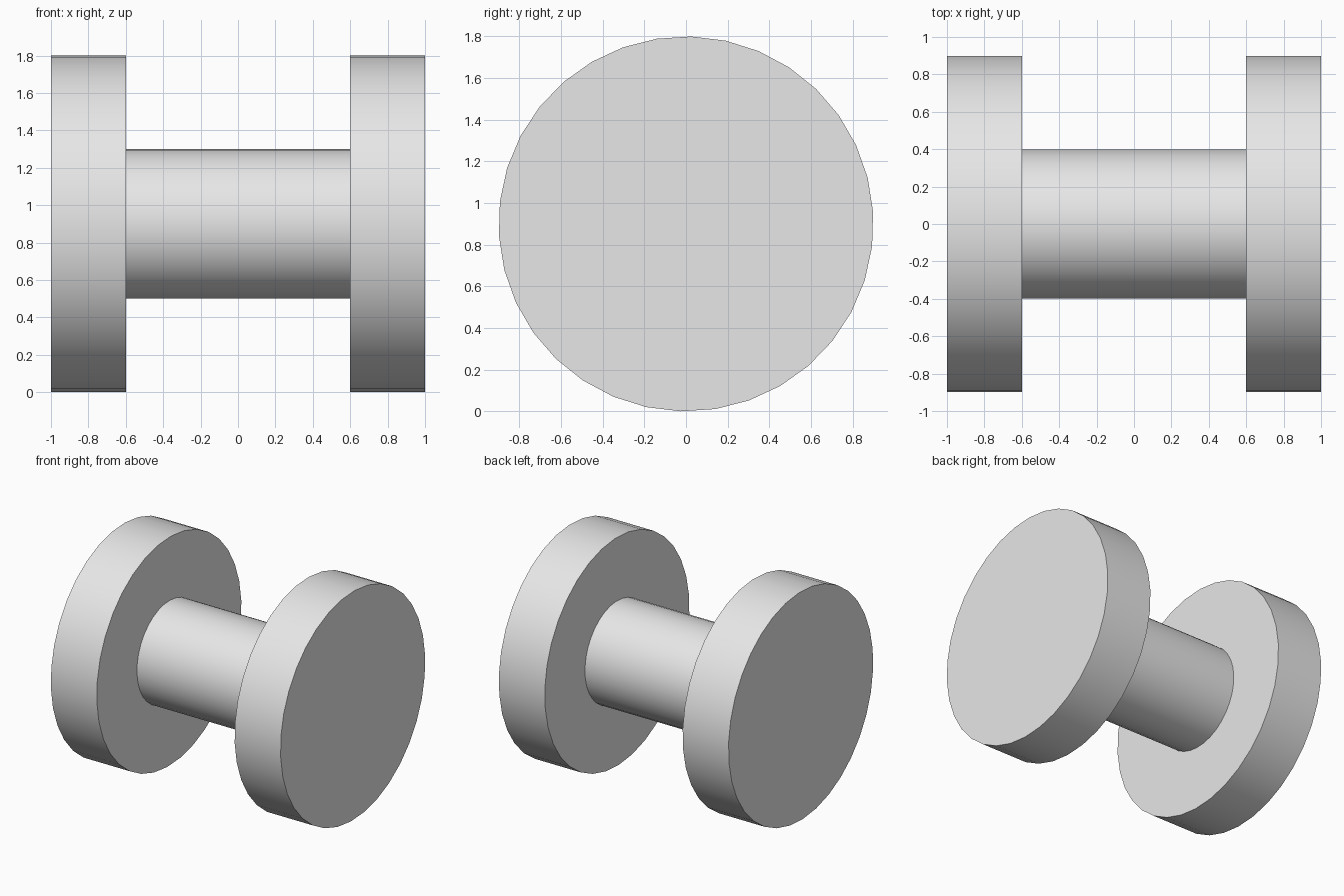
import bpy
import bmesh
from math import sin, cos, tau, radians

SIDES = 34
TILT = radians(1.6)
CENTRE_Z = 0.9

cube = bpy.data.objects.get("Cube")
if cube:
    bpy.data.objects.remove(cube, do_unlink=True)

# One plain light grey for the whole model
grey = bpy.data.materials.new("light_grey")
grey.use_nodes = True
colour = (0.8, 0.8, 0.8, 1.0)
grey.diffuse_color = colour
grey.node_tree.nodes["Principled BSDF"].inputs["Base Color"].default_value = colour


def drum(name, x_start, x_end, radius, capped=True):
    """Cylinder lying along x, made by extruding a polygon."""
    bm = bmesh.new()
    ring = []
    for i in range(SIDES):
        a = TILT + tau * i / SIDES
        ring.append(bm.verts.new((x_start, radius * sin(a), CENTRE_Z + radius * cos(a))))
    cap = bm.faces.new(ring)
    grown = bmesh.ops.extrude_face_region(bm, geom=[cap], use_keep_orig=True)["geom"]
    far_verts = [g for g in grown if isinstance(g, bmesh.types.BMVert)]
    bmesh.ops.translate(bm, verts=far_verts, vec=(x_end - x_start, 0, 0))
    bmesh.ops.recalc_face_normals(bm, faces=bm.faces[:])
    if not capped:
        ends = [f for f in bm.faces if len(f.verts) > 4]
        bmesh.ops.delete(bm, geom=ends, context="FACES_ONLY")
    mesh = bpy.data.meshes.new(name)
    bm.to_mesh(mesh)
    bm.free()
    mesh.materials.append(grey)
    obj = bpy.data.objects.new(name, mesh)
    bpy.context.collection.objects.link(obj)
    return obj


# Two end discs joined by a slimmer axle
parts = [
    drum("right_disc", -1.0, -0.6, 0.9),
    drum("left_disc", 0.6, 1.0, 0.9),
    drum("axle", -0.6, 0.6, 0.4, capped=False),
]

# Rounded sides smooth, rims sharp
bpy.ops.object.select_all(action="DESELECT")
for part in parts:
    part.select_set(True)
bpy.context.view_layer.objects.active = parts[0]
bpy.ops.object.shade_smooth_by_angle(angle=radians(30))
